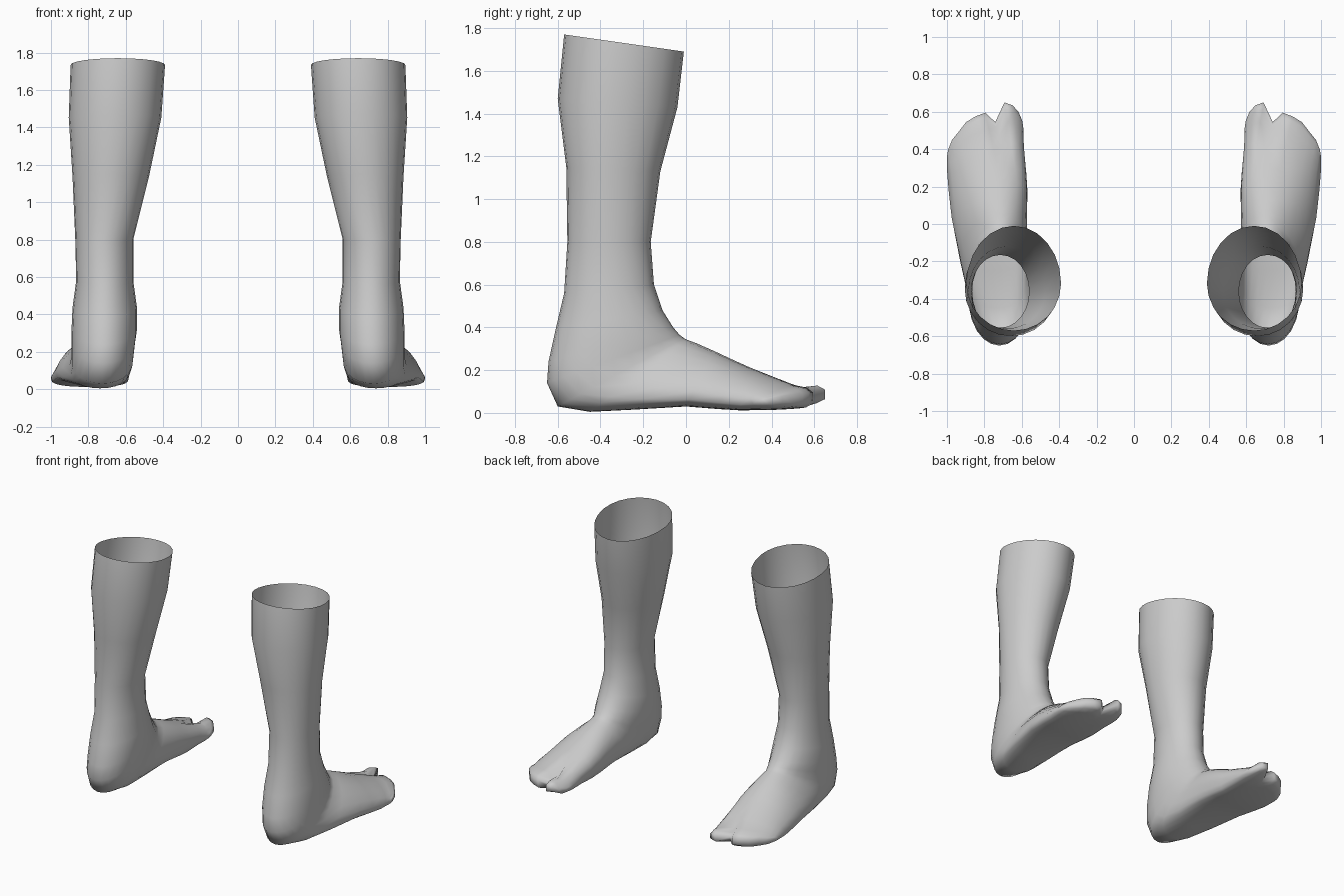
import bpy, bmesh
from math import sin, cos, pi

cube = bpy.data.objects.get("Cube")
if cube:
    bpy.data.objects.remove(cube, do_unlink=True)

skin = bpy.data.materials.new("plain grey")
skin.use_nodes = True
GREY = (0.6, 0.6, 0.6, 1)
skin.diffuse_color = GREY
skin.node_tree.nodes["Principled BSDF"].inputs["Base Color"].default_value = GREY

SIDES = 24
HALF = SIDES // 2

# Leg to instep: front (y, z), back (y, z), inner x, outer x, widest level, inward lean, sole roundness
SECTIONS = [
    ((-.01, 1.69), (-.57, 1.77), .39, .895, .45, 0, 1),
    ((-.04, 1.43), (-.60, 1.47), .41, .905, .45, 0, 1),
    ((-.12, 1.13), (-.56, 1.15), .475, .885, .45, 0, 1),
    ((-.165, .80), (-.555, .80), .56, .87, .5, 0, 1),
    ((-.15, .60), (-.57, .56), .56, .865, .5, 0, 1),
    ((-.11, .48), (-.61, .39), .54, .885, .5, 0, 1),
    ((-.06, .40), (-.643, .24), .54, .89, .5, 0, .95),
    ((-.03, .365), (-.65, .14), .55, .89, .5, .05, .85),
    ((-.01, .35), (-.60, .03), .56, .89, .45, .1, .75),
    ((.01, .34), (-.45, .005), .575, .90, .38, .15, .6),
    ((.05, .325), (-.25, .015), .58, .935, .33, .25, .5),
    ((.13, .29), (0, .03), .58, .975, .28, .3, .45),
    ((.22, .248), (.15, .018), .58, .99, .28, .32, .45),
    ((.30, .212), (.25, .012), .585, .998, .28, .3, .45),
]
# Forward reach of the toes, from little toe across to big toe
TOE_LINE = [.36, .40, .45, .49, .545, .575, .595, .545, .65, .635, .60, .55, .50]
# Toe steps: reach, top z, sole z, inward lean
TOE_STEPS = [(.4, .165, .013, .2), (.7, .13, .018, .1), (.9, .118, .025, .02), (1, .095, .045, 0)]


def section_ring(front, back, x0, x1, wide, lean, sole):
    """Closed outline from outer side over the front to the inner side and back."""
    ring = []
    for k in range(SIDES):
        a = 2 * pi * k / SIDES
        s = sin(a)
        w = wide + (1 - wide) * s if s >= 0 else wide - wide * abs(s) ** sole
        x = (x0 + x1) / 2 + (x1 - x0) / 2 * (cos(a) - lean * max(s, 0))
        ring.append((x, back[0] + (front[0] - back[0]) * w, back[1] + (front[1] - back[1]) * w))
    return ring


def toe_ring(reach, top, sole, lean):
    """Outline whose points move forward to the toe line, with a cleft by the big toe."""
    start = section_ring(*SECTIONS[-1])
    flat = section_ring((0, top), (0, sole), .59, 1.0, .35, lean, .5)
    ring = []
    for k in range(SIDES):
        column = min(k, SIDES - k)
        y = start[k][1] + (TOE_LINE[column] - start[k][1]) * reach
        x, _, z = flat[k]
        if column == 7 and k < HALF and reach > .6:
            z -= .025
        if column in (8, 9) and reach > .8:
            z += .018
        ring.append((x, y, z))
    return ring


def build_foot(name, side):
    rings = [section_ring(*s) for s in SECTIONS] + [toe_ring(*t) for t in TOE_STEPS]
    bm = bmesh.new()
    loops = [[bm.verts.new((side * x, y, z)) for x, y, z in r] for r in rings]
    # Skin between neighbouring outlines; the top stays open
    for upper, lower in zip(loops, loops[1:]):
        for k in range(SIDES):
            n = (k + 1) % SIDES
            bm.faces.new((upper[k], upper[n], lower[n], lower[k]))
    # Close the toe tips, column by column
    tip = loops[-1]
    for k in range(HALF):
        corners = [tip[k], tip[k + 1], tip[(SIDES - k - 1) % SIDES], tip[(SIDES - k) % SIDES]]
        bm.faces.new(list(dict.fromkeys(corners)))
    bmesh.ops.recalc_face_normals(bm, faces=bm.faces)
    for f in bm.faces:
        f.smooth = True
    mesh = bpy.data.meshes.new(name)
    bm.to_mesh(mesh)
    bm.free()
    mesh.materials.append(skin)
    foot = bpy.data.objects.new(name, mesh)
    bpy.context.collection.objects.link(foot)


build_foot("left_lower_leg", 1)
build_foot("right_lower_leg", -1)
